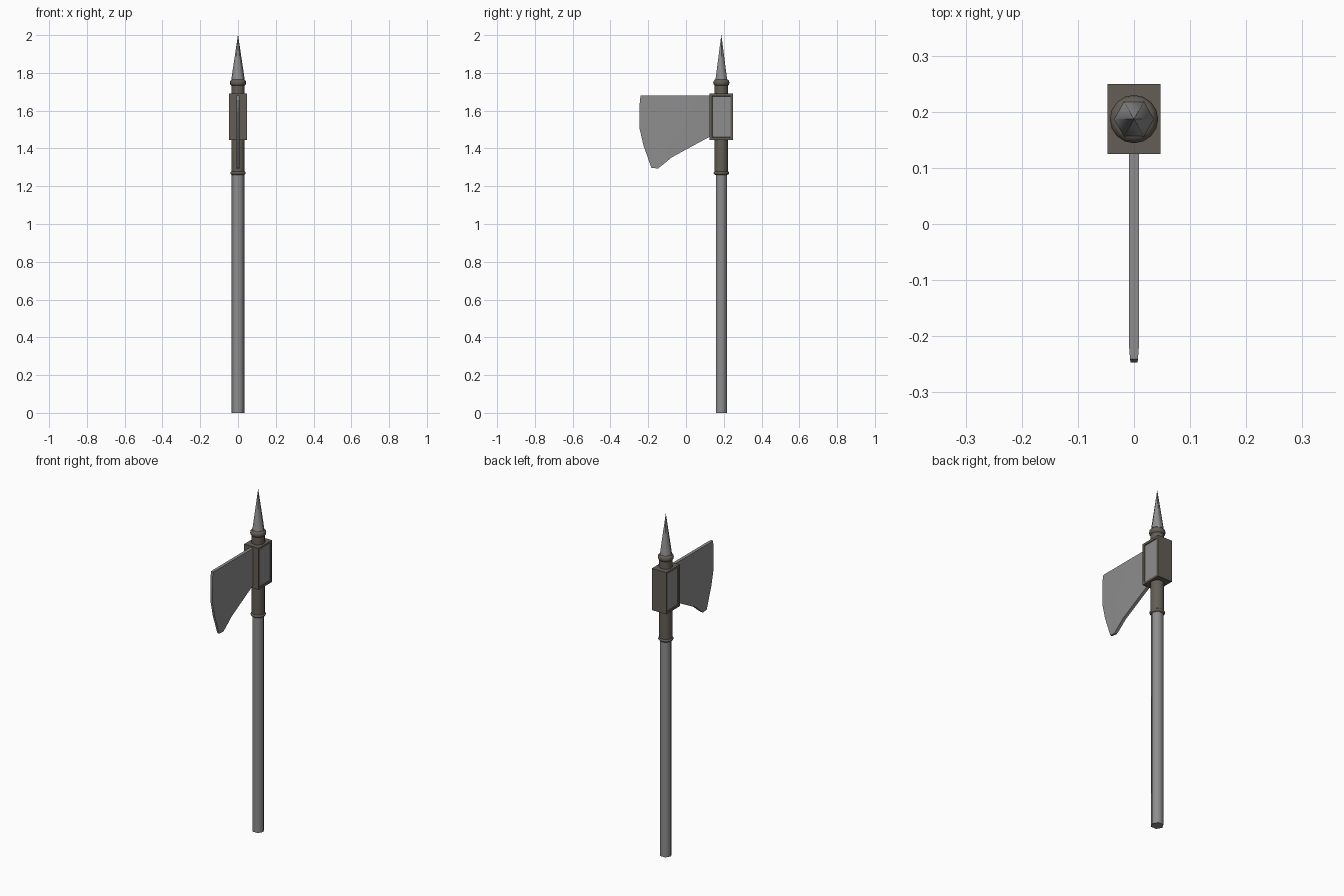
import bpy, bmesh, math

if "Cube" in bpy.data.objects:
    bpy.data.objects.remove(bpy.data.objects["Cube"])

CY = 0.187  # y position of the shaft axis


def material(name, rgb):
    m = bpy.data.materials.new(name)
    m.diffuse_color = (*rgb, 1)
    m.use_nodes = True
    m.node_tree.nodes["Principled BSDF"].inputs["Base Color"].default_value = m.diffuse_color
    return m


steel = material("grey steel", (0.27, 0.27, 0.27))
bronze = material("dark brown metal", (0.125, 0.11, 0.092))


def finish(name, bm, mats, angle=None):
    bmesh.ops.recalc_face_normals(bm, faces=bm.faces)
    me = bpy.data.meshes.new(name)
    bm.to_mesh(me)
    bm.free()
    for m in mats:
        me.materials.append(m)
    ob = bpy.data.objects.new(name, me)
    bpy.context.collection.objects.link(ob)
    if angle:
        bpy.ops.object.select_all(action='DESELECT')
        ob.select_set(True)
        bpy.context.view_layer.objects.active = ob
        bpy.ops.object.shade_smooth_by_angle(angle=math.radians(angle))
    return ob


def lathe(name, profile, sides, mat, angle):
    """Closed turned part around the shaft axis from (radius, z) pairs."""
    bm = bmesh.new()
    rings = []
    for r, z in profile:
        rings.append([bm.verts.new((r * math.cos(2 * math.pi * i / sides),
                                    CY + r * math.sin(2 * math.pi * i / sides), z))
                      for i in range(sides)])
    for a, b in zip(rings, rings[1:]):
        for i in range(sides):
            j = (i + 1) % sides
            bm.faces.new((a[i], a[j], b[j], b[i]))
    bm.faces.new(rings[0])
    bm.faces.new(rings[-1])
    bmesh.ops.remove_doubles(bm, verts=bm.verts, dist=1e-5)
    return finish(name, bm, [mat], angle)


# Hexagonal shaft, metal sleeve and its two rings
lathe("shaft", [(0.034, 0), (0.034, 1.30)], 6, steel, 65)
lathe("sleeve", [(0.0355, 1.265), (0.0355, 1.75)], 16, bronze, 40)
for name, z, r, h in (("lower_ring", 1.27, 0.041, 0.010), ("upper_ring", 1.748, 0.043, 0.018)):
    lathe(name, [(0.033, z - h), (r - 0.002, z - h * 0.5), (r, z),
                 (r - 0.002, z + h * 0.5), (0.033, z + h)], 16, bronze, 60)

# Six-sided spike
lathe("spike", [(0.038, 1.745), (0.034, 1.775), (0.0005, 2.0)], 6, steel, 65)

# Socket block with recessed steel side panels
bm = bmesh.new()
bmesh.ops.create_cube(bm, size=1)
for v in bm.verts:
    v.co = (v.co.x * 0.094, CY + v.co.y * 0.125, 1.568 + v.co.z * 0.244)
bmesh.ops.recalc_face_normals(bm, faces=bm.faces)
sides = [f for f in bm.faces if abs(f.normal.x) > 0.9]
bmesh.ops.inset_individual(bm, faces=sides, thickness=0.018, depth=0)
bmesh.ops.inset_individual(bm, faces=sides, thickness=0.003, depth=-0.004)
for f in sides:
    f.material_index = 1
finish("socket_block", bm, [bronze, steel])

# Axe blade: side outline as (y, z, half thickness)
outline = [(0.15, 1.68, 0.009), (-0.215, 1.68, 0.009), (-0.241, 1.68, 0.007),
           (-0.247, 1.62, 0.006), (-0.247, 1.51, 0.006), (-0.225, 1.415, 0.006),
           (-0.183, 1.297, 0.006), (-0.148, 1.294, 0.007), (-0.125, 1.312, 0.009),
           (-0.077, 1.352, 0.009), (0.02, 1.405, 0.009), (0.15, 1.475, 0.009)]
bm = bmesh.new()
left = [bm.verts.new((-t, y, z)) for y, z, t in outline]
right = [bm.verts.new((t, y, z)) for y, z, t in outline]
n = len(outline)
for i in range(n):
    j = (i + 1) % n
    bm.faces.new((left[i], left[j], right[j], right[i]))
for s in (left, right):
    bm.faces.new(s[1:9])                       # bevelled cutting edge region
    bm.faces.new([s[0], s[1]] + s[8:])         # flat cheek
bmesh.ops.triangulate(bm, faces=[f for f in bm.faces if len(f.verts) > 4])
finish("blade", bm, [steel], 35)
